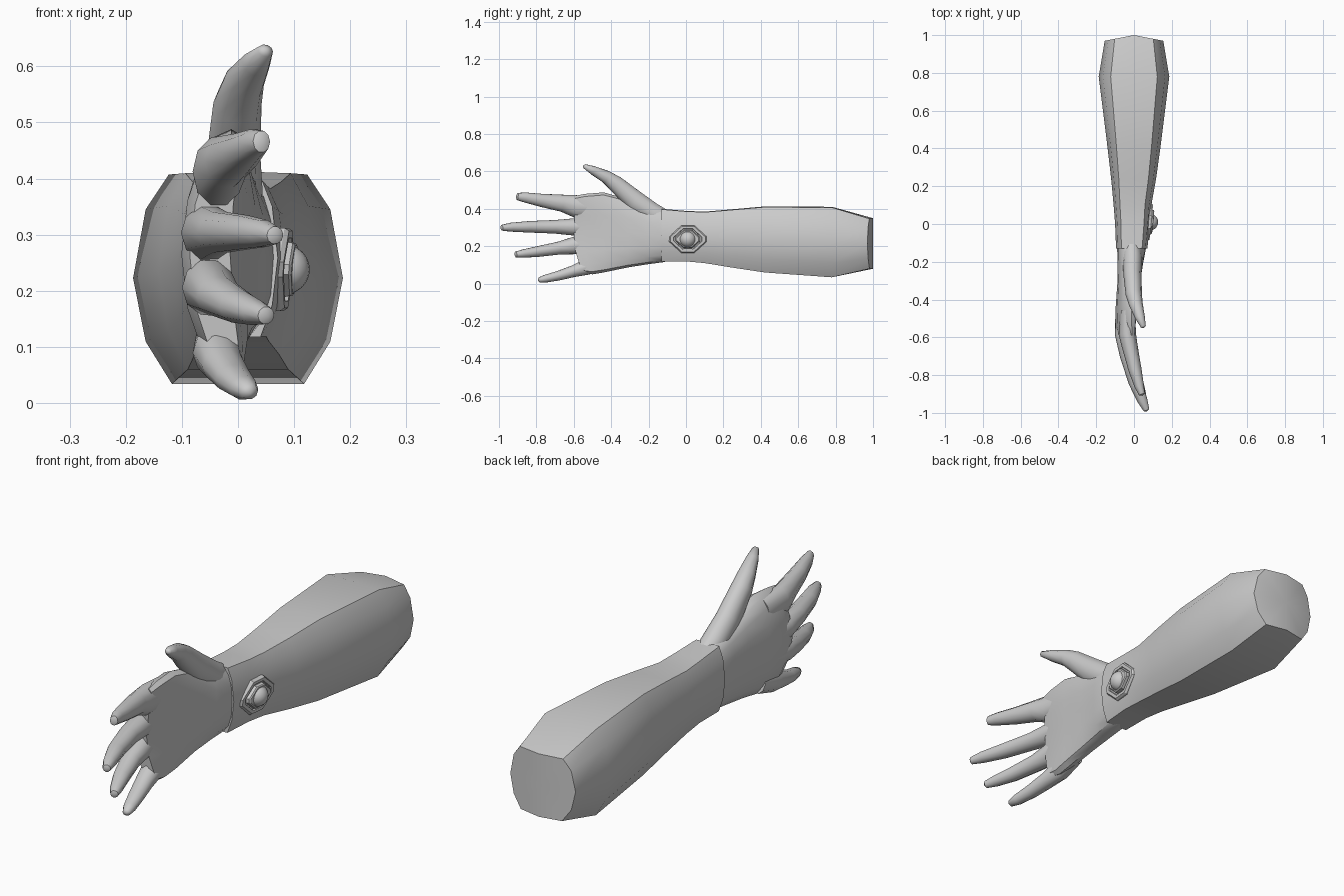
import bpy, math
from mathutils import Vector

if "Cube" in bpy.data.objects:
    bpy.data.objects.remove(bpy.data.objects["Cube"])


def loft(name, rings, start=None, end=None, angle=40):
    """Skin a list of equal-length rings; caps are ngons or fans to a point."""
    n = len(rings[0])
    verts = [tuple(p) for r in rings for p in r]
    faces = []
    for k in range(len(rings) - 1):
        for i in range(n):
            j = (i + 1) % n
            faces.append((k * n + i, k * n + j, (k + 1) * n + j, (k + 1) * n + i))
    for base, tip in ((0, start), ((len(rings) - 1) * n, end)):
        if tip is None:
            faces.append(tuple(base + i for i in range(n)))
        else:
            verts.append(tuple(tip))
            faces += [(base + i, base + (i + 1) % n, len(verts) - 1) for i in range(n)]
    me = bpy.data.meshes.new(name)
    me.from_pydata(verts, [], faces)
    ob = bpy.data.objects.new(name, me)
    bpy.context.collection.objects.link(ob)
    bpy.ops.object.select_all(action='DESELECT')
    ob.select_set(True)
    bpy.context.view_layer.objects.active = ob
    bpy.ops.object.mode_set(mode='EDIT')
    bpy.ops.mesh.select_all(action='SELECT')
    bpy.ops.mesh.normals_make_consistent(inside=False)
    bpy.ops.object.mode_set(mode='OBJECT')
    bpy.ops.object.shade_smooth_by_angle(angle=math.radians(angle))
    return ob


def spow(v, e):
    return math.copysign(abs(v) ** e, v)


# forearm: twelve-sided rounded box section, (y, x centre, half x, z low, z high)
PROFILE = [(0, -1), (.63, -1), (.88, -.6), (1, 0), (.88, .65), (.66, .98),
           (0, 1), (-.66, .98), (-.88, .65), (-1, 0), (-.88, -.6), (-.63, -1)]
arm = [(-.13, -.012, .083, .118, .400), (0, -.008, .092, .119, .389),
       (.10, -.008, .100, .110, .385), (.24, -.002, .119, .087, .397),
       (.42, 0, .142, .060, .413), (.78, 0, .187, .034, .411),
       (1.0, 0, .155, .080, .350)]
rings = []
for y, cx, hx, lo, hi in arm:
    cz, hz = (lo + hi) / 2, (hi - lo) / 2
    rings.append([(cx + hx * u, y - (.03 * abs(u) if y == 1 else 0), cz + hz * v)
                  for u, v in PROFILE])
loft("forearm", rings, end=(0, 1, .215))

# palm: flattened section arched around the palm side
palm = [(-.08, -.012, .074, .125, .388, 0), (-.12, -.012, .077, .115, .402, 0),
        (-.21, -.020, .068, .103, .420, .005), (-.31, -.028, .060, .087, .452, .012),
        (-.44, -.042, .055, .060, .488, .030), (-.55, -.052, .049, .050, .480, .040),
        (-.60, -.050, .036, .058, .470, .040)]
rings = []
for k, (y, cx, hx, lo, hi, bend) in enumerate(palm):
    cz, hz = (lo + hi) / 2, (hi - lo) / 2
    ring = []
    for i in range(16):
        a = 2 * math.pi * i / 16
        v = spow(math.sin(a), .85)
        slant = 0
        if k > 4:
            slant = .05 * max(0, -v) ** 2 + .01 * max(0, v)
        ring.append((cx + hx * spow(math.cos(a), .75) + bend * v * v, y + slant, cz + hz * v))
    rings.append(ring)
loft("palm", rings)


def digit(name, path, sides=10):
    """Tapered tube; path points are (x, y, z, radius in x, radius in z)."""
    pts = [Vector(p[:3]) for p in path]
    out = []
    for k, p in enumerate(pts):
        t = (pts[min(k + 1, len(pts) - 1)] - pts[max(k - 1, 0)]).normalized()
        a = Vector((1, 0, 0))
        a = (a - t * a.dot(t)).normalized()
        b = t.cross(a)
        ra, rb = path[k][3:]
        out.append([p + a * ra * math.cos(2 * math.pi * i / sides)
                    + b * rb * math.sin(2 * math.pi * i / sides) for i in range(sides)])
    t = (pts[-1] - pts[-2]).normalized()
    loft(name, out, end=pts[-1] + t * .008, angle=50)


# fingers and thumb
digit("index_finger", [(-.035, -.46, .405, .040, .065), (-.035, -.585, .412, .046, .064),
                       (-.020, -.66, .430, .041, .048), (.005, -.77, .445, .035, .037),
                       (.028, -.86, .461, .025, .028), (.042, -.902, .466, .016, .020)])
digit("middle_finger", [(-.052, -.47, .300, .040, .045), (-.053, -.58, .303, .049, .050),
                        (-.032, -.70, .304, .042, .038), (.008, -.84, .304, .036, .032),
                        (.045, -.935, .302, .027, .025), (.066, -.985, .299, .016, .016)])
digit("ring_finger", [(-.052, -.47, .215, .040, .045), (-.052, -.585, .206, .048, .051),
                      (-.034, -.68, .190, .041, .036), (0, -.79, .172, .035, .030),
                      (.032, -.87, .161, .026, .023), (.050, -.91, .156, .016, .016)])
digit("little_finger", [(-.040, -.43, .120, .035, .045), (-.038, -.53, .090, .043, .045),
                        (-.026, -.60, .067, .038, .033), (-.008, -.68, .043, .033, .027),
                        (.010, -.75, .027, .026, .022), (.020, -.785, .020, .016, .014)])
digit("thumb", [(-.010, -.10, .345, .045, .045), (-.008, -.18, .375, .052, .060),
                (-.008, -.27, .440, .048, .059), (-.001, -.375, .533, .043, .046),
                (.010, -.425, .570, .037, .036), (.032, -.495, .605, .026, .025),
                (.049, -.543, .628, .014, .012)])

# wrist ornament: stepped octagonal plate with a domed stone
OCT = [(.1, .014), (.034, .074), (-.034, .074), (-.1, .014),
       (-.1, -.014), (-.034, -.074), (.034, -.074), (.1, -.014)]
steps = [(1, .040), (1, .082), (.93, .090), (.76, .090), (.73, .084), (.66, .084),
         (.64, .097), (.58, .101)]
plate = loft("wrist_plate", [[(x + .1 * u * s + .06 * v * s, .01 + u * s, .238 + v * s)
                              for u, v in OCT] for s, x in steps], angle=25)
bpy.ops.mesh.primitive_uv_sphere_add(segments=20, ring_count=12, radius=.044,
                                     location=(.084, .01, .238))
stone = bpy.context.object
stone.name = "wrist_stone"
bpy.ops.object.shade_smooth()
